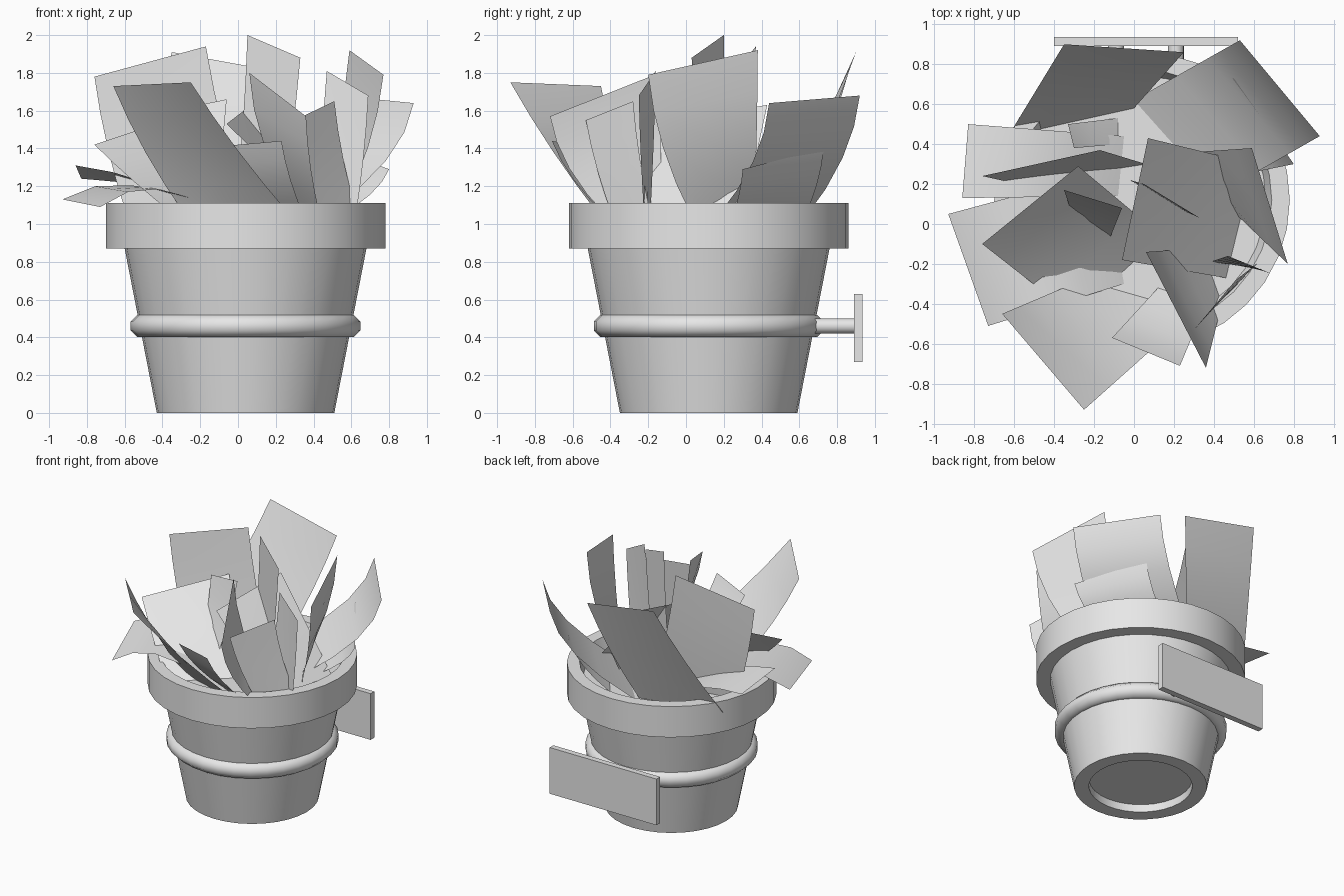
import bpy, bmesh, math
from mathutils import Vector, Matrix

if "Cube" in bpy.data.objects:
    bpy.data.objects.remove(bpy.data.objects["Cube"])

CX, CY = 0.04, 0.12          # pot axis
SOIL = 1.02

grey = bpy.data.materials.new("pale_grey")
grey.diffuse_color = (0.8, 0.8, 0.8, 1)
grey.use_nodes = True
grey.node_tree.nodes["Principled BSDF"].inputs["Base Color"].default_value = grey.diffuse_color


def add(name, bm, smooth=True):
    me = bpy.data.meshes.new(name)
    bm.to_mesh(me)
    bm.free()
    ob = bpy.data.objects.new(name, me)
    bpy.context.collection.objects.link(ob)
    me.materials.append(grey)
    if smooth:
        bpy.ops.object.select_all(action='DESELECT')
        ob.select_set(True)
        bpy.context.view_layer.objects.active = ob
        bpy.ops.object.shade_smooth_by_angle(angle=math.radians(46))
    return ob


def lathe(name, profile, sides=32, closed=False):
    bm = bmesh.new()
    vs = [bm.verts.new((CX + r, CY, z)) for r, z in profile]
    n = len(vs)
    es = [bm.edges.new((vs[i], vs[(i + 1) % n])) for i in range(n if closed else n - 1)]
    bmesh.ops.spin(bm, geom=vs + es, cent=(CX, CY, 0), axis=(0, 0, 1),
                   angle=2 * math.pi, steps=sides)
    bmesh.ops.remove_doubles(bm, verts=bm.verts[:], dist=1e-4)
    bmesh.ops.recalc_face_normals(bm, faces=bm.faces[:])
    return add(name, bm)


# Tapered pot with thick rim and recessed base
lathe("pot", [(0, .06), (.365, .06), (.365, 0), (.47, 0), (.64, .87), (.74, .87),
              (.74, 1.11), (.65, 1.11), (.62, SOIL), (0, SOIL)])

# Holding ring
lathe("holding_ring", [(.55 + .063 * math.cos((a + .5) * math.pi / 4), .46 + .063 * math.sin((a + .5) * math.pi / 4))
                       for a in range(8)], closed=True)

# Wall plate and the two rods joining it to the ring
bm = bmesh.new()
bmesh.ops.create_cube(bm, size=1, matrix=Matrix.Translation((.06, .913, .45)) @
                      Matrix.Diagonal((.92, .045, .36, 1)))
add("wall_plate", bm, False)
for i, x in enumerate((-.09, .21)):
    bm = bmesh.new()
    bmesh.ops.create_cone(bm, cap_ends=True, segments=16, radius1=.04, radius2=.04, depth=.25,
                          matrix=Matrix.Translation((x, .775, .46)) @ Matrix.Rotation(math.pi / 2, 4, 'X'))
    add(f"rod_{i}", bm)


def leaf(name, tip_a, tip_b, base_a, base_b, bend=0.05, lift=0.0):
    """Bent rectangular leaf between a base edge in the soil and a tip edge."""
    bm = bmesh.new()
    rows = []
    for k in range(5):
        t = k / 4
        row = []
        for s in (0, .5, 1):
            tip = Vector(tip_a).lerp(Vector(tip_b), s)
            base = Vector((*base_a, SOIL)).lerp(Vector((*base_b, SOIL)), s)
            p = base.lerp(tip, t)
            out = tip - base
            out.z = 0
            p += (out.normalized() * bend + Vector((0, 0, lift))) * 4 * t * (1 - t)
            row.append(bm.verts.new(p))
        rows.append(row)
    for r0, r1 in zip(rows, rows[1:]):
        for j in range(2):
            bm.faces.new((r0[j], r0[j + 1], r1[j + 1], r1[j]))
    add(name, bm)


# Tall leaves at the back and sides
leaf("back_leaf", (-.35, .90, 1.91), (.25, .86, 1.80), (-.63, .44), (0, .58), .02)
leaf("back_right_leaf", (.53, .92, 1.68), (.93, .44, 1.64), (.0, .62), (.42, .15), .12)
leaf("back_right_low_leaf", (.50, .73, 1.40), (.80, .30, 1.29), (.22, .62), (.50, .24), .05)
leaf("right_leaf", (.59, .38, 1.92), (.77, -.20, 1.79), (.30, .36), (.52, .04), .06)
leaf("back_left_leaf", (-.76, .24, 1.78), (-.17, .37, 1.94), (-.58, .20), (.06, .30), .02)
leaf("middle_tall_leaf", (.05, .20, 2.0), (.33, .03, 1.88), (-.02, .22), (.22, .08), .01)

# Broad leaves in the middle
leaf("middle_left_leaf", (-.76, -.10, 1.42), (-.28, .29, 1.58), (-.30, -.46), (.14, -.06), .02)
leaf("middle_right_leaf", (-.06, -.18, 1.53), (.07, .43, 1.63), (.46, -.27), (.60, .30), .0)
leaf("middle_small_leaf", (-.35, .17, 1.60), (-.06, .08, 1.66), (-.26, -.10), (-.14, -.12), .02)

# Front leaves
leaf("front_left_leaf", (-.66, -.45, 1.73), (-.25, -.93, 1.75), (-.26, -.28), (.30, -.44), .03)
leaf("front_leaf", (-.11, -.57, 1.41), (.23, -.71, 1.44), (.12, -.32), (.36, -.40), .04)
leaf("front_right_leaf", (.06, -.14, 1.80), (.36, -.72, 1.57), (.34, -.12), (.44, -.40), .06)
leaf("right_front_leaf", (.30, -.53, 1.55), (.51, -.28, 1.65), (.44, -.38), (.64, -.18), .02)
leaf("right_small_leaf", (.47, -.16, 1.81), (.69, -.25, 1.68), (.38, -.19), (.62, -.22), .01)

# Low leaves hanging over the left rim
leaf("low_left_leaf", (-.93, .05, 1.13), (-.73, -.51, 1.09), (-.15, .26), (-.05, -.30), .03, .13)
leaf("low_back_left_leaf", (-.83, .50, 1.24), (-.86, .13, 1.31), (-.05, .44), (-.08, .14), .0, .05)
leaf("low_back_leaf", (-.33, .50, 1.22), (-.30, .38, 1.25), (-.08, .53), (-.08, .40), .02)
